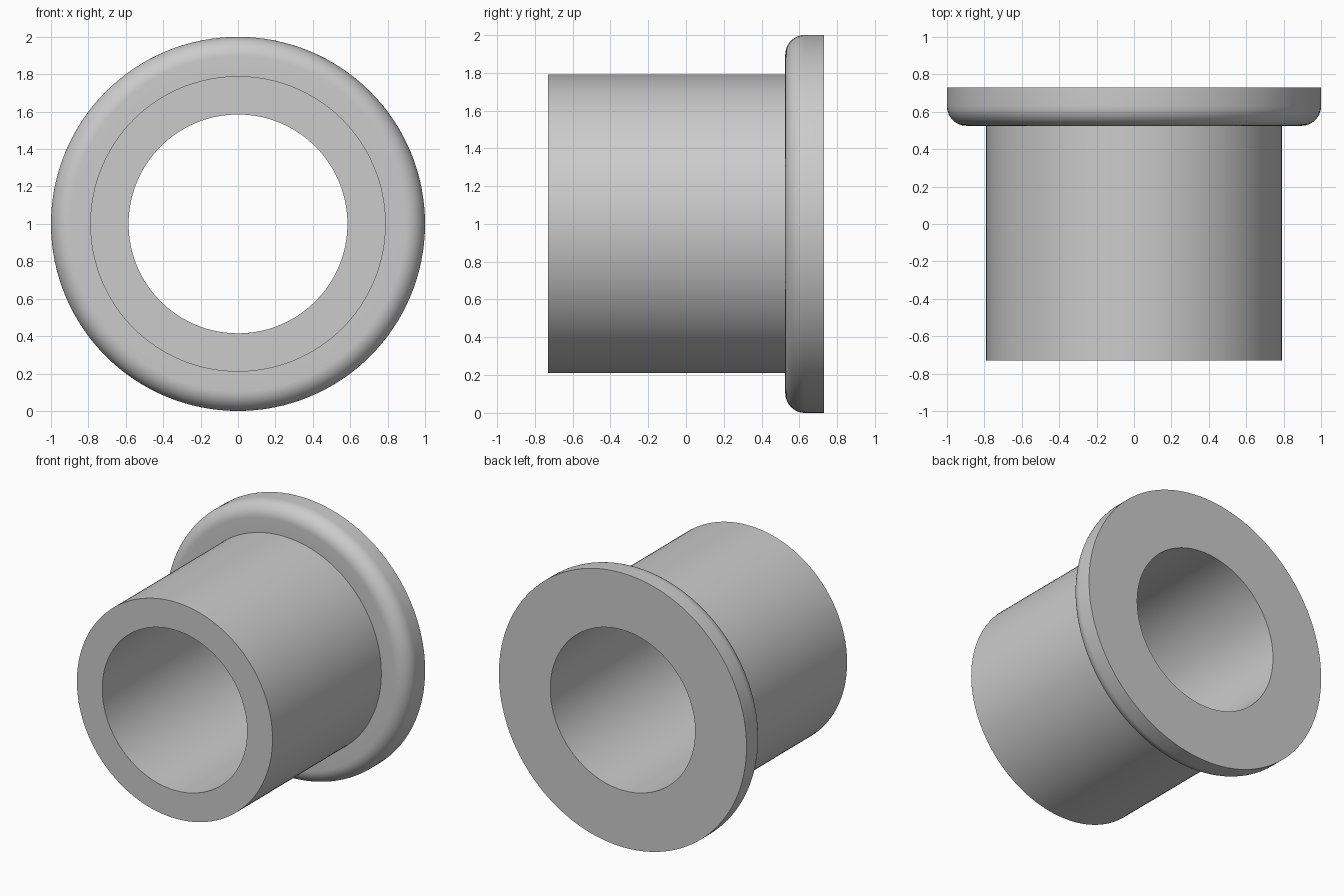
import bpy, bmesh, math
from mathutils import Vector

cube = bpy.data.objects.get("Cube")
if cube:
    bpy.data.objects.remove(cube, do_unlink=True)

SEGMENTS = 128
BORE, SLEEVE, FLANGE = 0.585, 0.79, 1.0      # radii
FRONT, SHOULDER, BACK = -0.73, 0.525, 0.73   # positions along y
ROUND = 0.105                                # flange edge rounding

# Plain grey material
grey = bpy.data.materials.new("grey")
grey.use_nodes = True
colour = (0.6, 0.6, 0.6, 1)
grey.diffuse_color = colour
grey.node_tree.nodes["Principled BSDF"].inputs["Base Color"].default_value = colour

# Half section as (radius, y): bore, sleeve, rounded flange edge, back face
profile = [(BORE, FRONT), (SLEEVE, FRONT), (SLEEVE, SHOULDER)]
for i in range(13):
    a = math.pi / 2 * i / 12
    profile.append((FLANGE - ROUND + ROUND * math.sin(a),
                    SHOULDER + ROUND - ROUND * math.cos(a)))
profile += [(FLANGE, BACK), (BORE, BACK)]

# Revolve the closed section around the bore axis
bm = bmesh.new()
verts = [bm.verts.new((0, y, r)) for r, y in profile]
edges = [bm.edges.new((v, verts[(i + 1) % len(verts)])) for i, v in enumerate(verts)]
bmesh.ops.spin(bm, geom=verts + edges, cent=(0, 0, 0), axis=(0, 1, 0),
               angle=2 * math.pi, steps=SEGMENTS, use_merge=False)
bmesh.ops.remove_doubles(bm, verts=bm.verts[:], dist=0.0001)
bmesh.ops.translate(bm, verts=bm.verts[:], vec=Vector((0, 0, FLANGE)))
bmesh.ops.recalc_face_normals(bm, faces=bm.faces[:])

mesh = bpy.data.meshes.new("flanged_bushing")
bm.to_mesh(mesh)
bm.free()
mesh.materials.append(grey)
bushing = bpy.data.objects.new("flanged_bushing", mesh)
bpy.context.collection.objects.link(bushing)

# Smooth curved walls, sharp rims
bpy.ops.object.select_all(action="DESELECT")
bushing.select_set(True)
bpy.context.view_layer.objects.active = bushing
bpy.ops.object.shade_smooth_by_angle(angle=math.radians(30))
